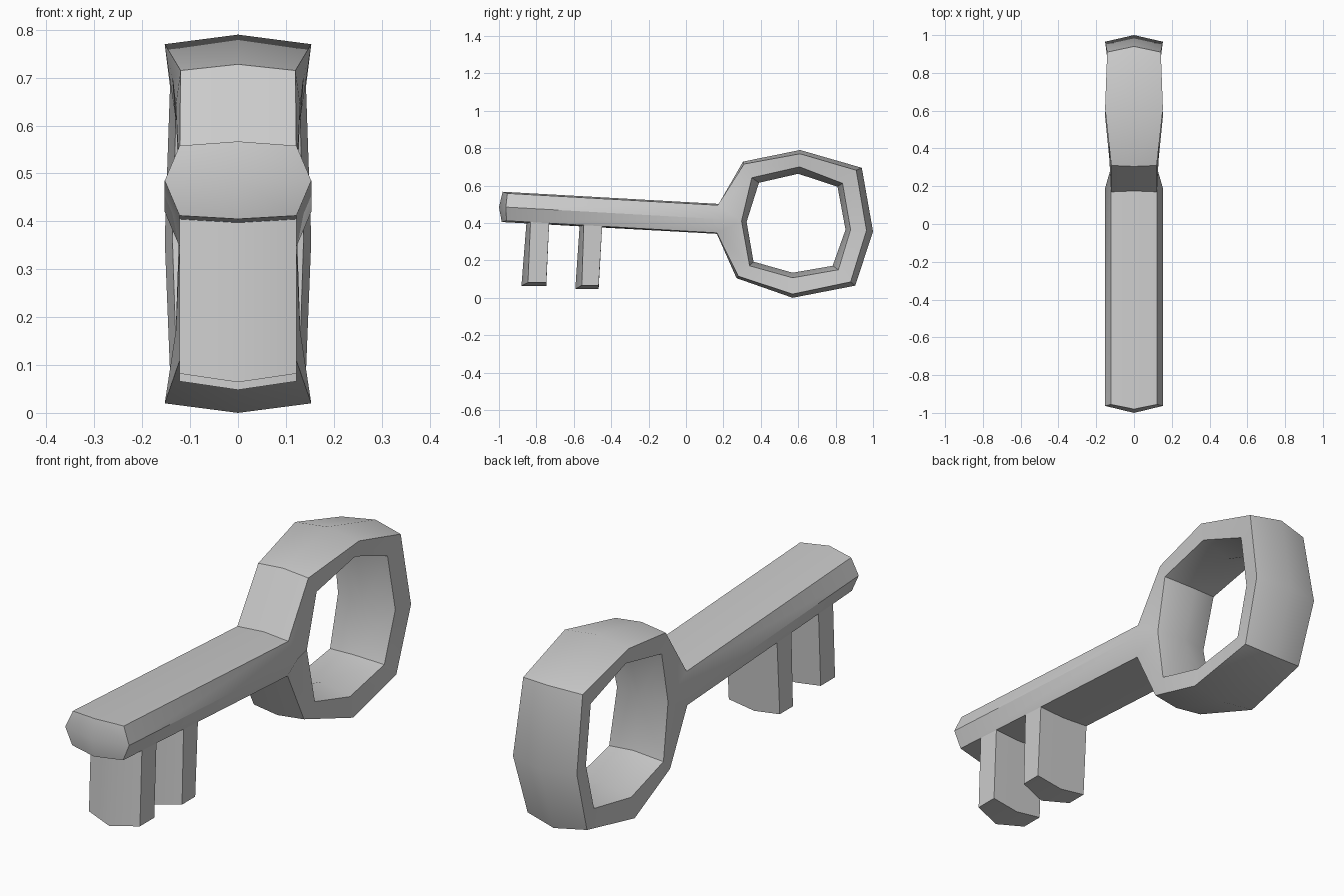
import bpy, bmesh

if "Cube" in bpy.data.objects:
    bpy.data.objects.remove(bpy.data.objects["Cube"])


def half_mesh(name, faces):
    """Build the x >= 0 half from faces of points, mirror it and weld the seam."""
    bm = bmesh.new()
    for f in faces:
        bm.faces.new([bm.verts.new(p) for p in f])
    bmesh.ops.remove_doubles(bm, verts=bm.verts[:], dist=0.0005)
    bmesh.ops.mirror(bm, geom=bm.verts[:] + bm.edges[:] + bm.faces[:],
                     axis='X', merge_dist=0.0005)
    bmesh.ops.recalc_face_normals(bm, faces=bm.faces[:])
    me = bpy.data.meshes.new(name)
    bm.to_mesh(me)
    bm.free()
    ob = bpy.data.objects.new(name, me)
    bpy.context.collection.objects.link(ob)
    bpy.ops.object.select_all(action='DESELECT')
    ob.select_set(True)
    bpy.context.view_layer.objects.active = ob
    bpy.ops.object.shade_smooth_by_angle(angle=0.6)
    return ob


# Bow stations, clockwise from upper left: outer centre, outer side, inner side, inner centre
bow = [
    [(0, .305, .728), (.12, .31, .715), (.13, .352, .642), (0, .39, .615)],
    [(0, .61, .79), (.153, .61, .77), (.137, .607, .70), (0, .60, .663)],
    [(0, .94, .695), (.142, .91, .682), (.13, .837, .612), (0, .81, .594)],
    [(0, 1.0, .355), (.153, .965, .36), (.137, .88, .364), (0, .853, .364)],
    [(0, .905, .065), (.142, .88, .085), (.13, .815, .15), (0, .784, .171)],
    [(0, .57, 0), (.153, .57, .02), (.137, .57, .107), (0, .57, .134)],
    [(0, .27, .105), (.12, .28, .115), (.13, .34, .171), (0, .361, .193)],
]
left_side, left_mid = (.122, .297, .41), (0, .324, .406)

# Shaft half sections: top centre, top side, middle side, bottom side, bottom centre
root = [(0, .175, .502), (.122, .17, .495), (.153, .19, .42),
        (.122, .165, .347), (0, .165, .342)]
tip = [(0, -.98, .567), (.122, -.955, .558), (.153, -.963, .485),
       (.122, -.96, .412), (0, -.985, .405)]
tip_mid = (0, -1.0, .485)

faces = []
for a, b in zip(bow, bow[1:]):
    for i in range(3):
        faces.append([a[i], a[i + 1], b[i + 1], b[i]])
for a, b in zip(range(4), range(1, 5)):
    faces.append([root[a], root[b], tip[b], tip[a]])

# Flare joining the shaft to the bow, above and below
for st, centre, side in ((bow[0], root[0], root[1]), (bow[-1], root[4], root[3])):
    faces += [[centre, st[0], st[1], side],
              [side, st[1], st[2]],
              [side, st[2], left_side, root[2]],
              [st[2], st[3], left_mid, left_side]]

# Blunt two-facet tip
faces += [[tip[0], tip[1], tip[2], tip_mid], [tip_mid, tip[2], tip[3], tip[4]]]
half_mesh("key_bow_and_shaft", faces)


def tooth(name, front_top, front_low, back_top, back_low, low):
    """Slanted block with a crowned front and underside."""
    w, top = .122, .44
    ftc, ftw = (0, front_top, top), (w, front_top + .02, top)
    flc, flw = (0, front_low, low), (w, front_low + .035, low + .018)
    btc, btw = (0, back_top, top), (w, back_top, top)
    blc, blw = (0, back_low, low), (w, back_low, low + .018)
    half_mesh(name, [[ftc, ftw, flw, flc], [btc, btw, blw, blc],
                     [ftw, btw, blw, flw], [flc, flw, blw, blc],
                     [ftc, ftw, btw, btc]])


tooth("front_tooth", -.85, -.88, -.73, -.747, .064)
tooth("rear_tooth", -.565, -.592, -.445, -.467, .048)
